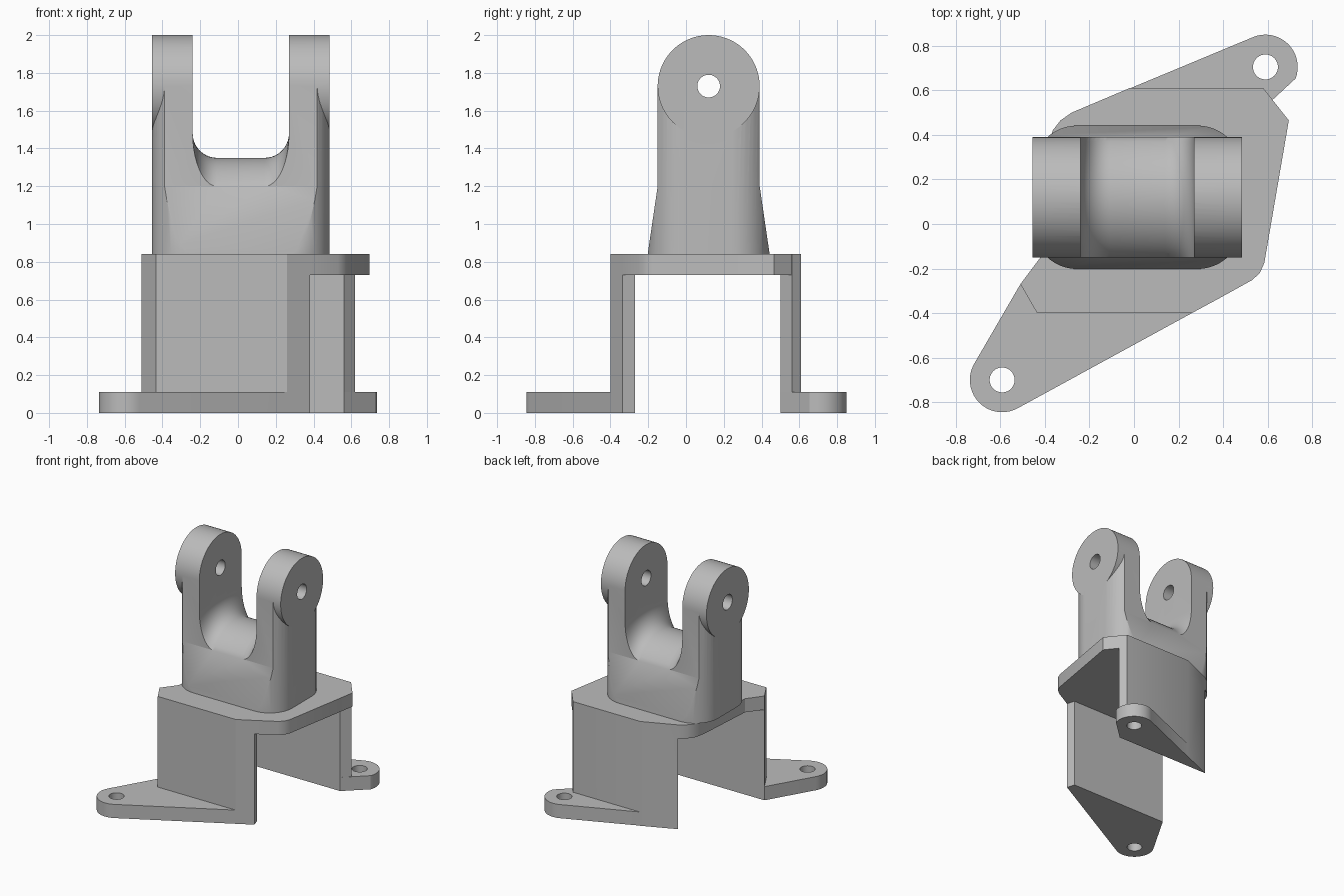
import bpy, bmesh, math
from mathutils import Vector

cube = bpy.data.objects.get("Cube")
if cube:
    bpy.data.objects.remove(cube, do_unlink=True)

grey = bpy.data.materials.new("plain_grey")
grey.use_nodes = True
GREY = (0.5, 0.5, 0.5, 1)
grey.diffuse_color = GREY
grey.node_tree.nodes["Principled BSDF"].inputs["Base Color"].default_value = GREY


def loft(name, rings):
    """Closed solid through equally sized rings of 3D points."""
    bm = bmesh.new()
    rows = [[bm.verts.new(p) for p in ring] for ring in rings]
    n = len(rows[0])
    for a, b in zip(rows, rows[1:]):
        for i in range(n):
            j = (i + 1) % n
            bm.faces.new((a[i], a[j], b[j], b[i]))
    bm.faces.new(rows[0][::-1])
    bm.faces.new(rows[-1])
    bmesh.ops.recalc_face_normals(bm, faces=bm.faces)
    mesh = bpy.data.meshes.new(name)
    bm.to_mesh(mesh)
    bm.free()
    mesh.materials.append(grey)
    ob = bpy.data.objects.new(name, mesh)
    bpy.context.collection.objects.link(ob)
    return ob


def prism_z(name, pts, z0, z1):
    return loft(name, [[(x, y, z) for x, y in pts] for z in (z0, z1)])


def prism_x(name, pts, x0, x1):
    return loft(name, [[(x, y, z) for y, z in pts] for x in (x0, x1)])


def arc(cx, cy, r, a0, a1, n):
    angles = [math.radians(a0 + (a1 - a0) * i / n) for i in range(n + 1)]
    return [(cx + r * math.cos(a), cy + r * math.sin(a)) for a in angles]


def circle(cx, cy, r, n=48):
    return arc(cx, cy, r, 0, 360, n)[:-1]


def combine(target, other, operation):
    """Apply a boolean and discard the helper."""
    mod = target.modifiers.new("combine", 'BOOLEAN')
    mod.operation, mod.object, mod.solver = operation, other, 'EXACT'
    deps = bpy.context.evaluated_depsgraph_get()
    result = bpy.data.meshes.new_from_object(target.evaluated_get(deps))
    target.modifiers.clear()
    target.data = result
    bpy.data.objects.remove(other, do_unlink=True)


def finish(ob):
    ob.data.shade_smooth()
    ob.data.set_sharp_from_angle(angle=math.radians(28))


# Bracket: top plate, two legs and two mounting tabs
TAB, UNDER, TOP = 0.11, 0.73, 0.84
front_end = [(.26, -.4), (.38, -.335)]
back_end = [(-.365, .42), (-.33, .465), (-.28, .5)]

plate_outline = [(-.435, -.4)] + front_end + [
    (.53, -.252), (.565, -.22), (.585, -.175), (.695, .465), (.58, .61),
    (-.02, .61)] + back_end[::-1] + [(-.38, .37), (-.39, .3), (-.42, -.15), (-.51, -.27)]
front_leg_outline = [(-.435, -.4)] + front_end + [(.36, -.27), (-.51, -.27)]
back_leg_outline = [(-.28, .5), (.56, .5), (.62, .56), (.58, .61), (-.02, .61)]
front_tab_outline = (arc(-.592, -.7, .145, 149, 299, 20)
                     + front_end + [(.36, -.27), (-.51, -.27)])
back_tab_outline = [(-.28, .5), (.56, .5)] + arc(.59, .705, .145, -21, 112.5, 20)

bracket = prism_z("mounting_bracket", plate_outline, UNDER, TOP)
for outline, height in ((front_leg_outline, TOP), (back_leg_outline, TOP),
                        (front_tab_outline, TAB), (back_tab_outline, TAB)):
    combine(bracket, prism_z("bracket_part", outline, 0, height), 'UNION')
for x, y in ((-.592, -.7), (.59, .705)):
    combine(bracket, prism_z("bolt_hole", circle(x, y, .056), -.1, .3), 'DIFFERENCE')
finish(bracket)

# Fork body: rounded block trimmed by a flared side profile
X0, X1, CY, PIN, R = -.455, .485, .12, 1.73, .27
FLARE, CORNER = .322, .2
block = []
for sx, sy, start in ((1, 1, 0), (-1, 1, 90), (-1, -1, 180), (1, -1, 270)):
    cx = (X1 - CORNER) if sx > 0 else (X0 + CORNER)
    block += arc(cx, CY + sy * (FLARE - CORNER), CORNER, start, start + 90, 12)
fork = prism_z("clevis_fork", block, TOP, PIN)
half = [(FLARE + .001, TOP - .001), (R, 1.2), (R, PIN + .1)]
profile = [(CY + d, z) for d, z in half] + [(CY - d, z) for d, z in half[::-1]]
combine(fork, prism_x("flare_trim", profile, X0 - .1, X1 + .1), 'INTERSECT')

# Round ears
combine(fork, prism_x("ears", circle(CY, PIN, R, 72), X0, X1), 'UNION')

# Slot between the ears, with a crowned floor and filleted corners
S0, S1, FILLET, SPRING = -.24, .27, .13, 1.48
rings = []
for i in range(25):
    d = -.3 + .6 * i / 24
    drop = SPRING - (1.032 + math.sqrt(.318 ** 2 - d * d))
    ring = [(S1, CY + d, 2.2), (S0, CY + d, 2.2)]
    for cx, a0 in ((S0 + FILLET, 180), (S1 - FILLET, 270)):
        for c, s in arc(0, 0, 1, a0, a0 + 90, 10):
            ring.append((cx + FILLET * c, CY + d, SPRING + drop * s))
    rings.append(ring)
combine(fork, loft("slot", rings), 'DIFFERENCE')

# Pin hole through both ears
combine(fork, prism_x("pin_hole", circle(CY, PIN, .06), X0 - .1, X1 + .1), 'DIFFERENCE')
finish(fork)
